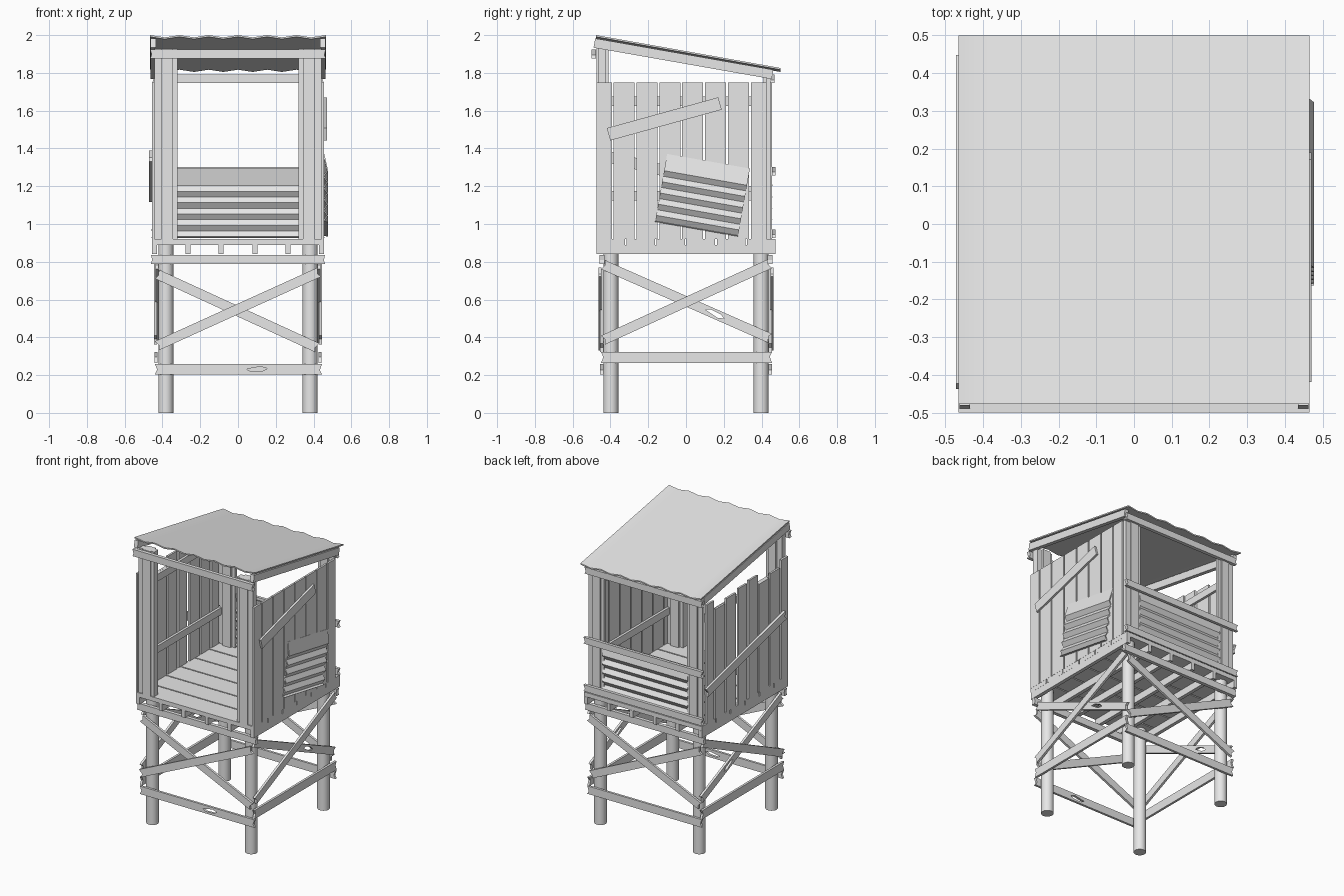
import bpy, bmesh, random
from math import radians
from mathutils import Vector, Matrix

random.seed(4)
cube = bpy.data.objects.get("Cube")
if cube:
    bpy.data.objects.remove(cube)

wood = bpy.data.materials.new("weathered_grey")
wood.use_nodes = True
GREY = (0.8, 0.8, 0.8, 1)
wood.diffuse_color = GREY
wood.node_tree.nodes["Principled BSDF"].inputs["Base Color"].default_value = GREY


def finish(name, bm):
    bmesh.ops.recalc_face_normals(bm, faces=bm.faces)
    mesh = bpy.data.meshes.new(name)
    bm.to_mesh(mesh)
    bm.free()
    mesh.materials.append(wood)
    obj = bpy.data.objects.new(name, mesh)
    bpy.context.collection.objects.link(obj)
    return obj


def smooth(obj, angle=30):
    bpy.ops.object.select_all(action="DESELECT")
    obj.select_set(True)
    bpy.context.view_layer.objects.active = obj
    bpy.ops.object.shade_smooth_by_angle(angle=radians(angle))


def box(name, x0, x1, y0, y1, z0, z1):
    bm = bmesh.new()
    bmesh.ops.create_cube(bm, size=1)
    for v in bm.verts:
        v.co = ((x0, x1)[v.co.x > 0], (y0, y1)[v.co.y > 0], (z0, z1)[v.co.z > 0])
    return finish(name, bm)


def prism(name, points, depth):
    """Extrude a closed 3D outline along the depth vector."""
    bm = bmesh.new()
    face = bm.faces.new([bm.verts.new(p) for p in points])
    new = bmesh.ops.extrude_face_region(bm, geom=[face])["geom"]
    bmesh.ops.translate(bm, vec=depth, verts=[g for g in new if isinstance(g, bmesh.types.BMVert)])
    return finish(name, bm)


def board(name, a, b, width, normal, thick=0.016, notch=0.012, hole=None):
    """Plank between two centre points, with split ends and an optional worn slot."""
    a, b, n = Vector(a), Vector(b), Vector(normal)
    u = (b - a).normalized()
    v = n.cross(u) * width / 2
    start = a - n * thick / 2
    end = b - n * thick / 2
    outline = [start + v, start + v * 0.1 + u * notch, start - v,
               end - v, end + v * 0.2 - u * notch, end + v]
    if not notch:
        outline = [start + v, start - v, end - v, end + v]
    obj = prism(name, outline, n * thick)
    if hole is not None:
        c = a.lerp(b, hole) - n * thick
        slot = [c - u * 0.055, c - u * 0.03 + v * 0.5, c + u * 0.03 + v * 0.4,
                c + u * 0.055 - v * 0.1, c + u * 0.02 - v * 0.5]
        cutter = prism(name + "_slot", slot, n * thick * 2)
        cutter.hide_render = True
        cutter.hide_viewport = True
        mod = obj.modifiers.new("slot", "BOOLEAN")
        mod.operation = "DIFFERENCE"
        mod.solver = "EXACT"
        mod.object = cutter
    return obj


def louvre(name, width, matrix):
    """Folded slat panel: local x is width, y is outward depth, z is height."""
    line = [(0, 0.365), (0.02, 0.275)]
    for i in range(5):
        z = 0.275 - i * 0.06
        line += [(0, z - 0.03), (0.02, z - 0.06 if i < 4 else 0)]
    outline = line + [(d - 0.007, z) for d, z in reversed(line)]
    obj = prism(name, [(-width / 2, d, z - 0.18) for d, z in outline], (width, 0, 0))
    obj.matrix_world = matrix
    return obj


SIDES = ((-1, "right"), (1, "left"))
ENDS = ((-1, "front"), (1, "back"))
X, Y = Vector((1, 0, 0)), Vector((0, 1, 0))

# Round legs and square corner posts
for sx, side in SIDES:
    for sy, end in ENDS:
        bm = bmesh.new()
        bmesh.ops.create_cone(bm, cap_ends=True, segments=20, radius1=0.04, radius2=0.04,
                              depth=0.89, matrix=Matrix.Translation((sx * 0.382, sy * 0.398, 0.445)))
        smooth(finish(f"{end}_{side}_leg", bm))
        top, outer = (1.93, 0.475) if sy < 0 else (1.78, 0.455)
        xs = sorted((sx * 0.345, sx * 0.405))
        ys = sorted((sy * outer, sy * 0.41))
        box(f"{end}_{side}_post", *xs, *ys, 0.92, top)
        xs = sorted((sx * 0.32, sx * 0.442))
        ys = sorted((sy * (outer - 0.008), sy * 0.425))
        box(f"{end}_{side}_corner_board", *xs, *ys, 0.92, top)

# Floor planks, joists and the beams carrying them
for i in range(6):
    y = -0.475 + i * 0.1595
    box(f"floor_plank_{i + 1}", -0.455, 0.455, y, y + 0.151, 0.89, 0.92)
for i, x in enumerate((-0.442, -0.265, -0.09, 0.09, 0.265, 0.442)):
    box(f"joist_{i + 1}", x - 0.0125, x + 0.0125, -0.475, 0.475, 0.84, 0.89)
for s, end in ENDS:
    board(f"{end}_floor_beam", (-0.46, s * 0.445, 0.813), (0.46, s * 0.445, 0.813),
          0.047, Y, 0.025, 0.005)

# Cross braces and low rails around the legs
for s, end in ENDS:
    y = s * 0.446
    board(f"{end}_brace_down", (-0.43, y, 0.735), (0.42, y, 0.345), 0.052, Y)
    board(f"{end}_brace_up", (-0.43, y + s * 0.01, 0.355), (0.43, y + s * 0.01, 0.745), 0.052, Y)
    board(f"{end}_low_rail", (-0.44, y, 0.232), (0.445, y, 0.232), 0.055, Y,
          hole=0.61 if s < 0 else None)
for s, side in SIDES:
    x = s * 0.428
    board(f"{side}_brace_down", (x, -0.44, 0.785), (x, 0.445, 0.395), 0.052, X, hole=0.67)
    board(f"{side}_brace_up", (x + s * 0.01, -0.44, 0.385), (x + s * 0.01, 0.445, 0.79), 0.052, X)
    board(f"{side}_low_rail", (x + s * 0.007, -0.45, 0.293), (x + s * 0.007, 0.455, 0.293), 0.06, X)

# Side walls: tidy boards on one side, gappy uneven boards on the other
for s, side in SIDES:
    edges = [-0.475, -0.383] + [-0.383 + 0.121 * k for k in range(1, 7)] + [0.435]
    for i, (y0, y1) in enumerate(zip(edges, edges[1:])):
        gap, top = 0.01, 1.75
        if s < 0:
            gap = random.uniform(0.012, 0.035)
            top = 1.75 if i in (0, 7) else random.uniform(1.67, 1.75)
        box(f"{side}_wall_board_{i + 1}", *sorted((s * 0.442, s * 0.456)), y0, y1 - gap, 0.92, top)
    for label, z in (("lower", 1.15), ("upper", 1.65)):
        box(f"{side}_{label}_inner_rail", *sorted((s * 0.425, s * 0.442)),
            -0.43, 0.43, z - 0.025, z + 0.025)

# Loose planks nailed across the walls, and the crooked shutter
board("left_wall_plank", (0.463, -0.41, 1.475), (0.463, 0.18, 1.638), 0.068, X, 0.014, 0)
board("right_wall_plank", (-0.464, 0.44, 1.145), (-0.464, -0.43, 1.36), 0.06, X, 0.016)
louvre("left_shutter", 0.445, Matrix.Translation((0.457, 0.087, 1.15))
       @ Matrix.Rotation(radians(-10), 4, "X") @ Matrix.Rotation(radians(-90), 4, "Z"))

# Back parapet
louvre("back_louvre_panel", 0.66, Matrix.Translation((0, 0.438, 1.108)))
board("back_top_rail", (-0.46, 0.465, 1.28), (0.46, 0.465, 1.28), 0.045, Y, 0.02)
board("back_bottom_rail", (-0.46, 0.465, 0.948), (0.46, 0.465, 0.948), 0.045, Y, 0.02)

# Roof frame: sloping rafters, front and back beams
for s, side in SIDES:
    x = s * 0.448
    board(f"{side}_rafter", (x, -0.485, 1.958), (x, 0.458, 1.792), 0.05, X, 0.028, 0)
board("front_roof_beam", (-0.465, -0.488, 1.9), (0.465, -0.488, 1.9), 0.048, Y, 0.024, 0.008)
board("back_roof_beam", (-0.455, 0.457, 1.768), (0.455, 0.457, 1.768), 0.045, Y, 0.025, 0.008)

# Corrugated roof sheet
bm = bmesh.new()
rows = []
for y, z in ((-0.477, 1.994), (0.5, 1.82)):
    rows.append([bm.verts.new((-0.465 + 0.93 * i / 12, y, z + (0.006 if i % 2 == 0 else -0.006)))
                 for i in range(13)])
for i in range(12):
    bm.faces.new((rows[0][i], rows[0][i + 1], rows[1][i + 1], rows[1][i]))
new = bmesh.ops.extrude_face_region(bm, geom=bm.faces[:])["geom"]
bmesh.ops.translate(bm, vec=(0, 0, -0.009), verts=[g for g in new if isinstance(g, bmesh.types.BMVert)])
smooth(finish("roof_sheet", bm), 40)
